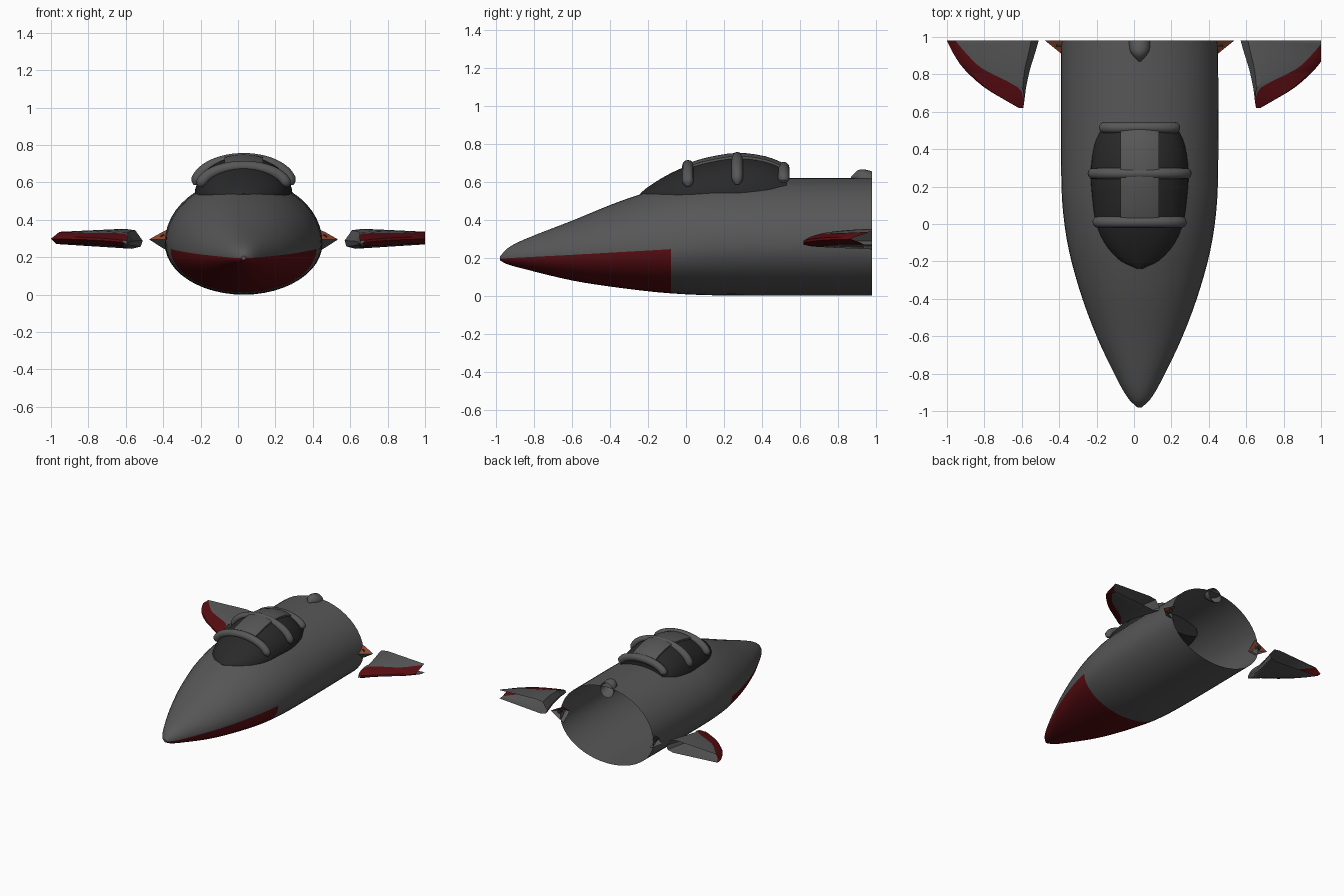
import bpy, bmesh, math

cube = bpy.data.objects.get("Cube")
if cube:
    bpy.data.objects.remove(cube, do_unlink=True)

AXIS = 0.03    # sideways offset of the centre line
BACK = 0.98    # open rear end


def material(name, rgb):
    m = bpy.data.materials.new(name)
    m.use_nodes = True
    m.diffuse_color = (*rgb, 1)
    m.node_tree.nodes["Principled BSDF"].inputs["Base Color"].default_value = (*rgb, 1)
    return m


grey = material("hull grey", (0.095, 0.095, 0.095))
dark = material("dark glass", (0.022, 0.022, 0.022))
red = material("deep red", (0.1, 0.004, 0.006))
orange = material("burnt orange", (0.27, 0.06, 0.03))


def resample(rows, n):
    """Smooth Hermite interpolation of rows whose first entry is y."""
    def slope(i, k):
        a, b = rows[max(i - 1, 0)], rows[min(i + 1, len(rows) - 1)]
        return (b[k] - a[k]) / (b[0] - a[0])
    out = []
    for i in range(len(rows) - 1):
        p, q = rows[i], rows[i + 1]
        h = q[0] - p[0]
        for s in range(n):
            t = s / n
            row = [p[0] + h * t]
            for k in range(1, len(p)):
                row.append((2 * t**3 - 3 * t**2 + 1) * p[k] + (3 * t**2 - 2 * t**3) * q[k]
                           + h * ((t**3 - 2 * t**2 + t) * slope(i, k)
                                  + (t**3 - t**2) * slope(i + 1, k)))
            out.append(row)
    return out + [list(rows[-1])]


def loft(name, rings, mats, rule=None, closed=True, caps=(), clip=None):
    """Skin rings of points; rule(ring, segment) gives the material slot."""
    bm = bmesh.new()
    vs = [[bm.verts.new(p) for p in r] for r in rings]
    n = len(rings[0])
    for i in range(len(rings) - 1):
        for j in range(n if closed else n - 1):
            k = (j + 1) % n
            f = bm.faces.new((vs[i][j], vs[i][k], vs[i + 1][k], vs[i + 1][j]))
            f.material_index = rule(i, j) if rule else 0
    for c in caps:
        bm.faces.new(vs[c])
    if clip:
        bmesh.ops.bisect_plane(bm, geom=bm.verts[:] + bm.edges[:] + bm.faces[:],
                               plane_co=(clip, 0, 0), plane_no=(1, 0, 0), clear_outer=True)
    bmesh.ops.recalc_face_normals(bm, faces=bm.faces[:])
    me = bpy.data.meshes.new(name)
    bm.to_mesh(me)
    bm.free()
    for m in mats:
        me.materials.append(m)
    ob = bpy.data.objects.new(name, me)
    bpy.context.collection.objects.link(ob)
    return ob


def oval(y, hw, low, mid, high, n):
    """Egg section: separate depth above and below the waist."""
    ring = []
    for j in range(n):
        a = 2 * math.pi * j / n
        s = math.sin(a)
        ring.append((AXIS + hw * math.cos(a), y, mid + s * ((high - mid) if s > 0 else (mid - low))))
    return ring


# Fuselage with red chin: y, half width, bottom, waist, top
body_rows = resample([
    (-0.98, 0.012, 0.185, 0.195, 0.207), (-0.94, 0.055, 0.165, 0.197, 0.25),
    (-0.85, 0.11, 0.14, 0.202, 0.297), (-0.6, 0.23, 0.08, 0.215, 0.395),
    (-0.34, 0.325, 0.04, 0.23, 0.5), (-0.08, 0.39, 0.012, 0.245, 0.58),
    (0.2, 0.418, 0.001, 0.268, 0.615), (BACK, 0.42, 0.0, 0.28, 0.62)], 4)
N = 48
loft("fuselage", [oval(*r, N) for r in body_rows], [grey, red],
     lambda i, j: int(body_rows[i + 1][0] < -0.079 and j >= N // 2), caps=(0,))

# Canopy glass: y, half width, bottom, waist, top
canopy_rows = resample([
    (-0.24, 0.02, 0.5, 0.515, 0.54), (-0.2, 0.105, 0.48, 0.515, 0.573),
    (-0.1, 0.19, 0.47, 0.52, 0.635), (0.01, 0.235, 0.46, 0.52, 0.685),
    (0.12, 0.252, 0.46, 0.525, 0.718), (0.27, 0.262, 0.46, 0.53, 0.74),
    (0.42, 0.245, 0.46, 0.53, 0.722), (0.53, 0.205, 0.48, 0.53, 0.68)], 3)
loft("canopy_glass", [oval(*r, 40) for r in canopy_rows], [dark], caps=(0, -1))

# Raised panel running along the top of the canopy
panel = []
for y, hw, low, mid, high in canopy_rows:
    if 0 < y < 0.54:
        ring = []
        for s, lift in [(-1, -0.01)] + [(k / 4, 0.012) for k in range(-4, 5)] + [(1, -0.01)]:
            x = 0.103 * s
            ring.append((AXIS + x, y, mid + (high - mid) * math.sqrt(1 - (x / hw)**2) + lift))
        panel.append(ring)
loft("canopy_top_panel", panel, [grey], closed=False)

# Canopy hoops: bent tubes with rounded ends
for name, y, hw, base, top in (("front", 0.01, 0.23, 0.575, 0.685),
                               ("middle", 0.27, 0.256, 0.585, 0.727),
                               ("rear", 0.515, 0.195, 0.595, 0.675)):
    rings, steps = [], 28
    for i in range(steps + 1):
        a = math.pi * i / steps
        r = 0.03 * min(1, (0.35, 0.8, 1)[min(i, steps - i, 2)])
        nx, nz = math.cos(a) * (top - base), math.sin(a) * hw
        d = math.hypot(nx, nz)
        ring = []
        for j in range(12):
            b = 2 * math.pi * j / 12
            ring.append((AXIS + hw * math.cos(a) + r * math.cos(b) * nx / d,
                         y + r * math.sin(b),
                         base + (top - base) * math.sin(a) + r * math.cos(b) * nz / d))
        rings.append(ring)
    loft(name + "_canopy_hoop", rings, [grey], caps=(0, -1))

# Small spine fairing, open at the rear
fin_rows = resample([(0.87, 0.006, 0.62), (0.9, 0.035, 0.622),
                     (0.93, 0.053, 0.613), (BACK, 0.06, 0.595)], 3)
loft("spine_fairing", [oval(y, r, z - r, z, z + r, 20) for y, r, z in fin_rows],
     [grey], caps=(0,))

# Wings: y, inner edge, top stripe edge, outer edge, top, bottom
wing_rows = resample([
    (0.62, 0.622, 0.625, 0.645, 0.29, 0.268), (0.66, 0.616, 0.62, 0.715, 0.312, 0.26),
    (0.73, 0.607, 0.65, 0.83, 0.331, 0.255), (0.83, 0.585, 0.84, 0.94, 0.343, 0.25),
    (0.91, 0.56, 0.925, 0.995, 0.349, 0.247), (BACK, 0.54, 0.985, 1.03, 0.352, 0.245)], 3)


def wing_ring(side, y, inner, stripe, outer, top, low):
    w = outer - inner
    under = stripe + 0.35 * (outer - stripe)
    taper = (stripe - inner) / w
    pts = [(inner, (top + low) / 2 - 0.01), (inner + 0.08 * w, top - 0.008),
           (inner + min(0.2 * w, 0.5 * (stripe - inner)), top),
           (stripe, top - 0.018 * taper), (outer - 0.03 * w, 0.5 * (top + low) + 0.012),
           (outer, 0.5 * (top + low)), (under, low + 0.028 * taper),
           (inner + 0.12 * w, low), (inner + 0.02 * w, low + 0.012)]
    return [(AXIS + side * x, y, z) for x, z in pts]


for side, label in ((1, "left"), (-1, "right")):
    loft(label + "_wing", [wing_ring(side, *r) for r in wing_rows], [grey, red],
         lambda i, j: int(3 <= j <= 5), caps=(0,), clip=1.0 if side > 0 else None)

    # Wedge beside the fuselage, orange on top and grey below
    rings = []
    for y, t in ((0.9, 0.02), (0.94, 0.5), (BACK, 1)):
        rings.append([(AXIS + side * x, y, z) for x, z in (
            (0.39, 0.29 + 0.065 * t), (0.405 + 0.035 * t, 0.29 + 0.042 * t),
            (0.405 + 0.1 * t, 0.295), (0.405 + 0.03 * t, 0.29 - 0.04 * t),
            (0.39, 0.29 - 0.065 * t))])
    loft(label + "_side_wedge", rings, [orange, grey], lambda i, j: int(j >= 2), closed=False)

    # Dark nub inside the wedge
    rings = [[(AXIS + side * 0.43 + 0.016 * math.cos(math.pi * j / 6), y,
               0.305 + 0.016 * math.sin(math.pi * j / 6)) for j in range(12)]
             for y in (0.95, BACK)]
    loft(label + "_wedge_nub", rings, [dark], caps=(0, -1))

# Smooth shading with sharp edges kept
bpy.ops.object.select_all(action="DESELECT")
for ob in bpy.context.collection.objects:
    if ob.type == "MESH":
        ob.select_set(True)
        bpy.context.view_layer.objects.active = ob
bpy.ops.object.shade_smooth_by_angle(angle=math.radians(35))
